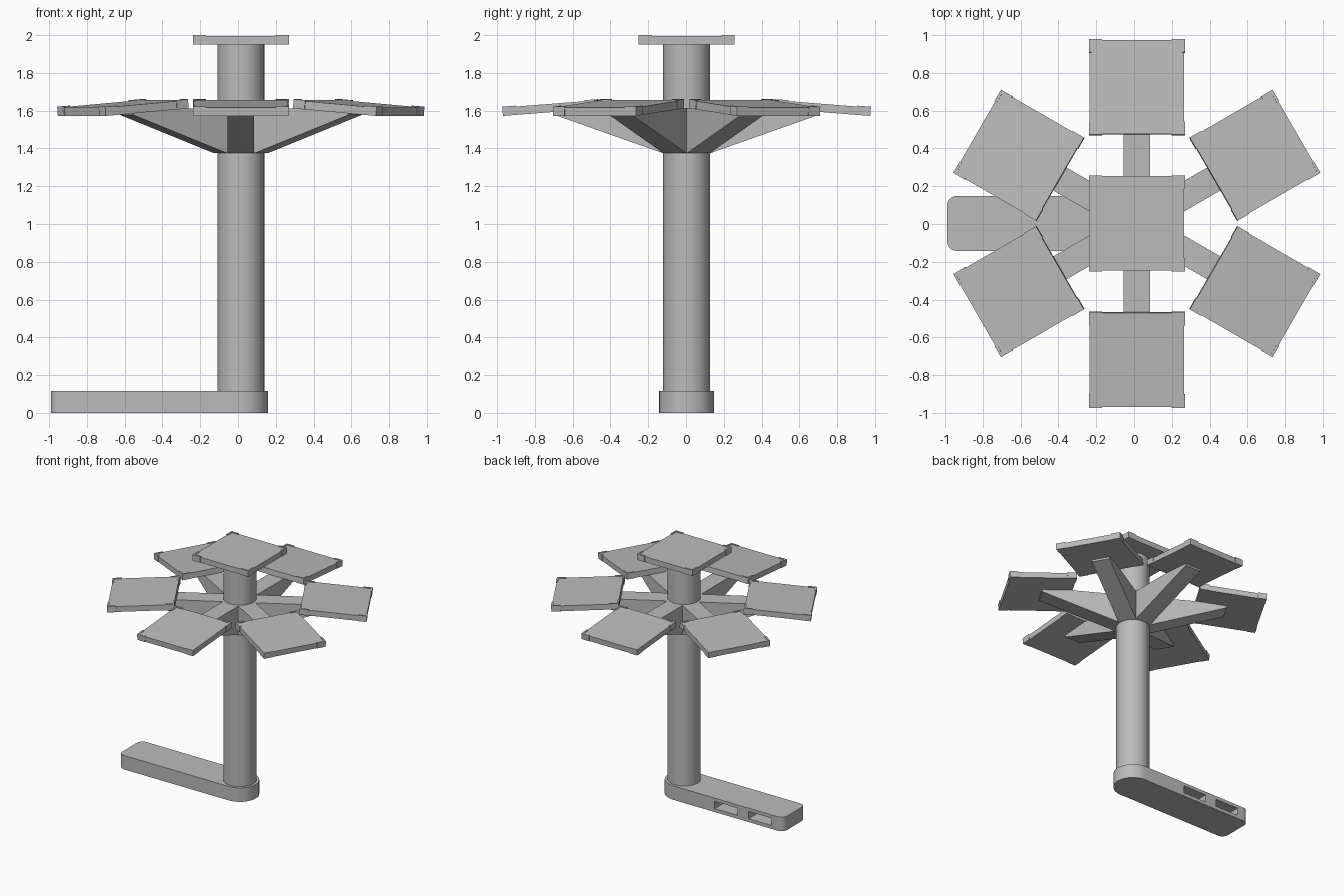
import bpy, bmesh
from math import radians, cos, sin, pi
from mathutils import Matrix, Vector

if "Cube" in bpy.data.objects:
    bpy.data.objects.remove(bpy.data.objects["Cube"])

CX, CY = 0.015, 0.003          # pole axis
grey = bpy.data.materials.new("light grey")
grey.diffuse_color = (0.5, 0.5, 0.5, 1)
grey.use_nodes = True
grey.node_tree.nodes["Principled BSDF"].inputs["Base Color"].default_value = grey.diffuse_color


def finish(bm, name, matrix=Matrix(), smooth=False):
    bmesh.ops.recalc_face_normals(bm, faces=bm.faces)
    me = bpy.data.meshes.new(name)
    bm.to_mesh(me)
    bm.free()
    me.materials.append(grey)
    ob = bpy.data.objects.new(name, me)
    bpy.context.collection.objects.link(ob)
    ob.matrix_world = matrix
    if smooth:
        bpy.context.view_layer.objects.active = ob
        ob.select_set(True)
        bpy.ops.object.shade_smooth_by_angle(angle=radians(30))
        ob.select_set(False)
    return ob


def add_box(bm, lo, hi):
    lo, hi = Vector(lo), Vector(hi)
    m = Matrix.Translation((lo + hi) / 2) @ Matrix.Diagonal((*(hi - lo), 1))
    bmesh.ops.create_cube(bm, size=1, matrix=m)


def add_prism(bm, points, offset):
    face = bm.faces.new([bm.verts.new(p) for p in points])
    ext = bmesh.ops.extrude_face_region(bm, geom=[face])
    moved = [v for v in ext["geom"] if isinstance(v, bmesh.types.BMVert)]
    bmesh.ops.translate(bm, verts=moved, vec=offset)


def arc(x, y, r, a0, a1, n):
    return [(x + r * cos(radians(a0 + (a1 - a0) * i / n)),
             y + r * sin(radians(a0 + (a1 - a0) * i / n)), 0) for i in range(n + 1)]


# Base foot: round under the pole, small rounded corners at the far end
bm = bmesh.new()
outline = (arc(CX, CY, 0.145, -90, 90, 24)
           + arc(-0.94, CY + 0.095, 0.05, 90, 180, 8)
           + arc(-0.94, CY - 0.095, 0.05, 180, 270, 8))
add_prism(bm, outline, (0, 0, 0.115))
base = finish(bm, "base_foot", smooth=True)

# Two port slots in the back side of the foot
bm = bmesh.new()
for x in (-0.885, -0.575):
    add_box(bm, (x, CY + 0.02, 0.028), (x + 0.21, CY + 0.2, 0.088))
cutter = finish(bm, "slot_cutter")
cutter.hide_render = True
cutter.display_type = 'WIRE'
cut = base.modifiers.new("port_slots", 'BOOLEAN')
cut.operation = 'DIFFERENCE'
cut.solver = 'EXACT'
cut.object = cutter

# Pole
bm = bmesh.new()
bmesh.ops.create_cone(bm, cap_ends=True, segments=48, radius1=0.124, radius2=0.124,
                      depth=1.87, matrix=Matrix.Translation((CX, CY, 0.1 + 1.87 / 2)))
finish(bm, "pole", smooth=True)


def panel(name, matrix):
    """Square slab with raised clips wrapping the four corners."""
    h, t, clip, w = 0.25, 0.044, 0.07, 0.014
    bm = bmesh.new()
    add_box(bm, (-h, -h, 0), (h, h, t))
    e, z = h + 0.004, t + 0.005
    for sx in (-1, 1):
        for sy in (-1, 1):
            pts = [(e, e), (e - clip, e), (e - clip, e - w),
                   (e - w, e - w), (e - w, e - clip), (e, e - clip)]
            add_prism(bm, [(sx * x, sy * y, 0) for x, y in pts], (0, 0, z))
    finish(bm, name, matrix)


# Top panel
panel("top_panel", Matrix.Translation((CX, CY, 1.951)))

# Six tapered arms, each carrying a panel that tilts down outward
profile = [(0, 1.375), (0.125, 1.375), (0.70, 1.578), (0.70, 1.598), (0.48, 1.611), (0, 1.611)]
for i in range(6):
    spin = Matrix.Translation((CX, CY, 0)) @ Matrix.Rotation(radians(30 + 60 * i), 4, 'Z')
    bm = bmesh.new()
    add_prism(bm, [(r, -0.07, z) for r, z in profile], (0, 0.14, 0))
    finish(bm, f"arm_{i + 1}", spin)
    tilt = Matrix.Translation((0.719, 0, 1.592)) @ Matrix.Rotation(radians(4.5), 4, 'Y')
    panel(f"panel_{i + 1}", spin @ tilt)
